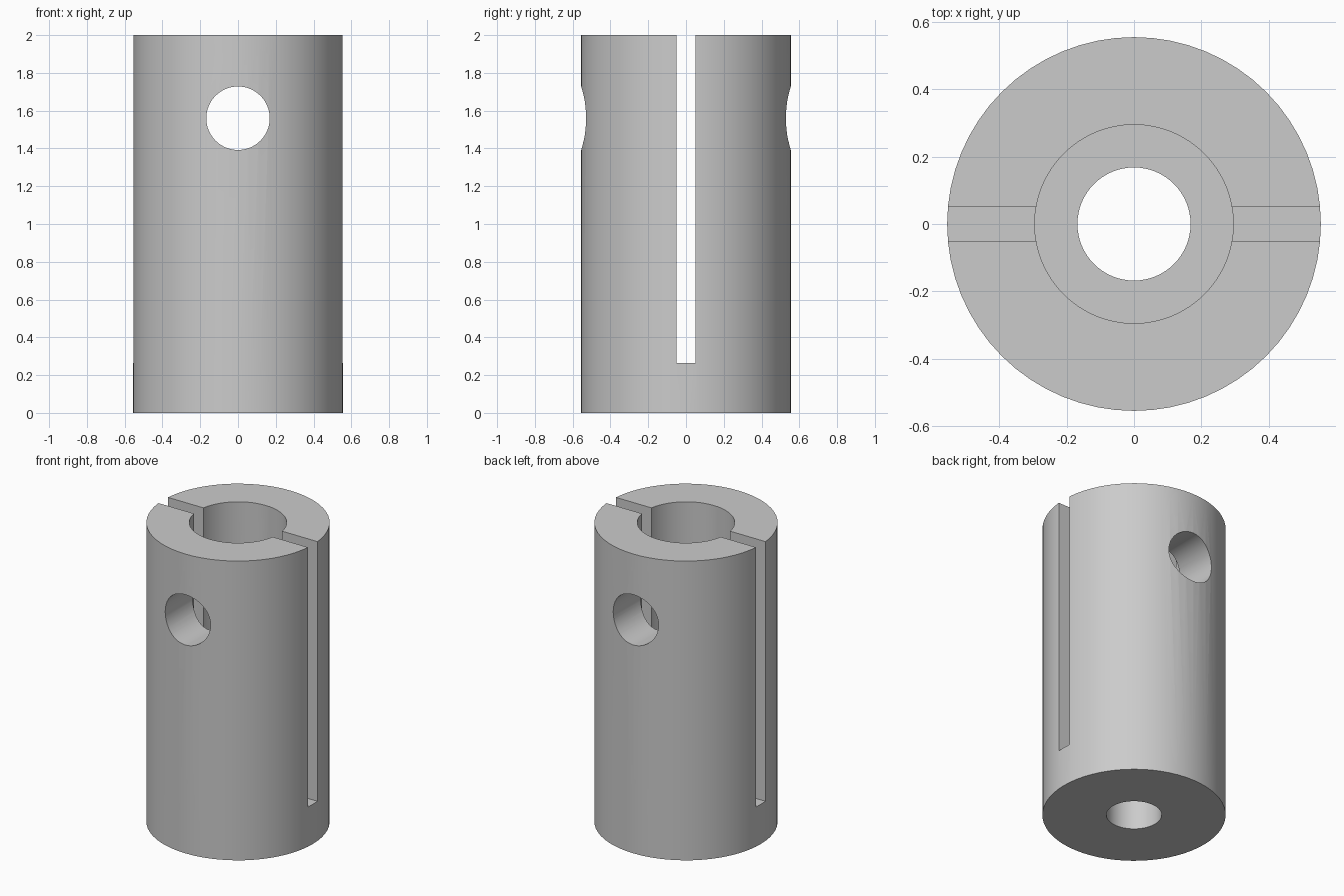
import bpy
import bmesh
import math
from mathutils import Matrix

cube = bpy.data.objects.get("Cube")
if cube:
    bpy.data.objects.remove(cube, do_unlink=True)

HEIGHT, OUTER_R = 2.0, 0.555
BORE_R, BORE_FLOOR = 0.295, 0.22
HOLE_R, HOLE_Z = 0.168, 1.56
SLOT_W, SLOT_FLOOR = 0.1, 0.265
SEGMENTS = 64

steel = bpy.data.materials.new("grey_steel")
steel.use_nodes = True
grey = (0.6, 0.6, 0.6, 1)
steel.diffuse_color = grey
steel.node_tree.nodes["Principled BSDF"].inputs["Base Color"].default_value = grey


def make_object(name, bm):
    bmesh.ops.recalc_face_normals(bm, faces=bm.faces)
    mesh = bpy.data.meshes.new(name)
    bm.to_mesh(mesh)
    bm.free()
    mesh.materials.append(steel)
    obj = bpy.data.objects.new(name, mesh)
    bpy.context.collection.objects.link(obj)
    return obj


def subtract(target, cutter):
    mod = target.modifiers.new(cutter.name, "BOOLEAN")
    mod.operation = "DIFFERENCE"
    mod.solver = "EXACT"
    mod.object = cutter
    bpy.context.view_layer.objects.active = target
    bpy.ops.object.modifier_apply(modifier=mod.name)
    bpy.data.objects.remove(cutter, do_unlink=True)


# Sleeve: stepped bore profile turned around the z axis
profile = [(HOLE_R, 0), (OUTER_R, 0), (OUTER_R, HEIGHT),
           (BORE_R, HEIGHT), (BORE_R, BORE_FLOOR), (HOLE_R, BORE_FLOOR)]
bm = bmesh.new()
verts = [bm.verts.new((r, 0, z)) for r, z in profile]
edges = [bm.edges.new((v, verts[(i + 1) % len(verts)])) for i, v in enumerate(verts)]
bmesh.ops.spin(bm, geom=verts + edges, axis=(0, 0, 1), cent=(0, 0, 0),
               angle=math.tau, steps=SEGMENTS, use_merge=True)
bmesh.ops.remove_doubles(bm, verts=bm.verts, dist=0.0001)
sleeve = make_object("slotted_sleeve", bm)

# Slot across the sleeve from side to side, open at the top
bm = bmesh.new()
slot_height = HEIGHT - SLOT_FLOOR + 0.2
bmesh.ops.create_cube(bm, size=1, matrix=Matrix.Translation((0, 0, SLOT_FLOOR + slot_height / 2))
                      @ Matrix.Diagonal((2, SLOT_W, slot_height, 1)))
subtract(sleeve, make_object("slot_cutter", bm))

# Cross pin hole from front to back
bm = bmesh.new()
bmesh.ops.create_cone(bm, cap_ends=True, segments=SEGMENTS, radius1=HOLE_R, radius2=HOLE_R, depth=2,
                      matrix=Matrix.Translation((0, 0, HOLE_Z)) @ Matrix.Rotation(math.pi / 2, 4, "X"))
subtract(sleeve, make_object("pin_hole_cutter", bm))

# Smooth round walls with crisp rims
bpy.ops.object.select_all(action="DESELECT")
sleeve.select_set(True)
bpy.context.view_layer.objects.active = sleeve
bpy.ops.object.shade_smooth_by_angle(angle=math.radians(30))
